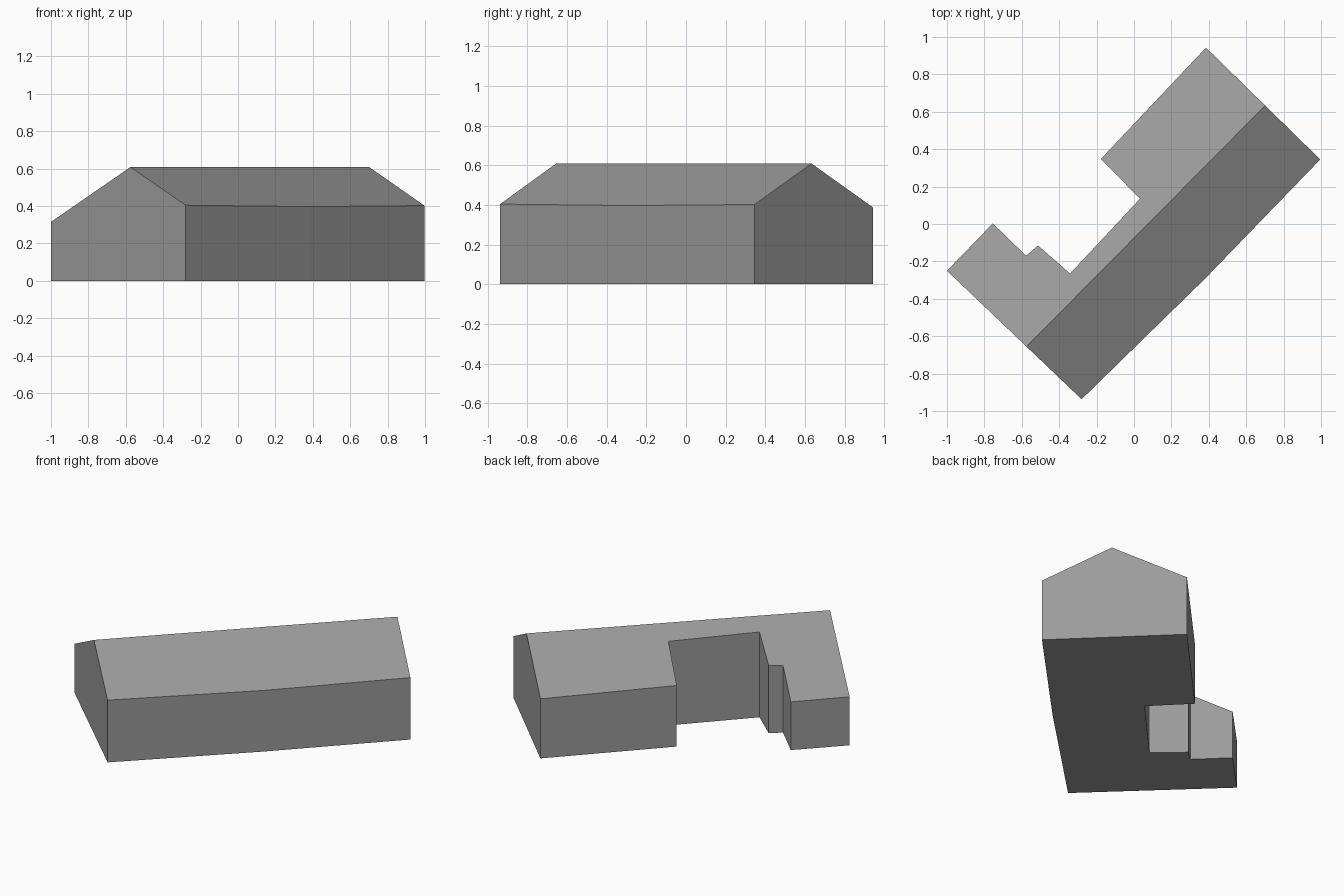
import bpy
import bmesh
from mathutils import Vector

cube = bpy.data.objects.get("Cube")
if cube:
    bpy.data.objects.remove(cube, do_unlink=True)

# Single plain material
grey = bpy.data.materials.new("plain_grey")
grey.use_nodes = True
colour = (0.33, 0.33, 0.33, 1)
grey.diffuse_color = colour
grey.node_tree.nodes["Principled BSDF"].inputs["Base Color"].default_value = colour

# Footprint of the house, counter-clockwise from the south corner
footprint = [
    (-0.28, -0.937), (0.38, -0.292), (0.996, 0.345), (0.385, 0.943),
    (-0.177, 0.348), (0.032, 0.135), (-0.342, -0.265), (-0.513, -0.115),
    (-0.577, -0.17), (-0.755, 0.003), (-1.0, -0.25),
]

# Ridge line and roof pitch
ridge_start = Vector((-0.575, -0.655, 0))
ridge_end = Vector((0.70, 0.632, 0))
ridge_height, pitch = 0.608, 0.5
along = (ridge_end - ridge_start).normalized()
across = Vector((-along.y, along.x, 0))

# Walls: raise the footprint into a prism
bm = bmesh.new()
base = bm.faces.new([bm.verts.new((x, y, 0)) for x, y in footprint])
raised = bmesh.ops.extrude_face_region(bm, geom=[base], use_keep_orig=True)
top_verts = [g for g in raised["geom"] if isinstance(g, bmesh.types.BMVert)]
bmesh.ops.translate(bm, verts=top_verts, vec=(0, 0, 1))

# Roof: cut along the ridge, then slope both sides down from it
bmesh.ops.bisect_plane(bm, geom=bm.verts[:] + bm.edges[:] + bm.faces[:],
                       plane_co=ridge_start, plane_no=across, dist=0.0001)
for v in bm.verts:
    if v.co.z > 0.5:
        distance = abs((v.co - ridge_start).dot(across))
        v.co.z = ridge_height - pitch * distance

bmesh.ops.recalc_face_normals(bm, faces=bm.faces[:])
mesh = bpy.data.meshes.new("gabled_house")
bm.to_mesh(mesh)
bm.free()
mesh.materials.append(grey)
house = bpy.data.objects.new("gabled_house", mesh)
bpy.context.collection.objects.link(house)
